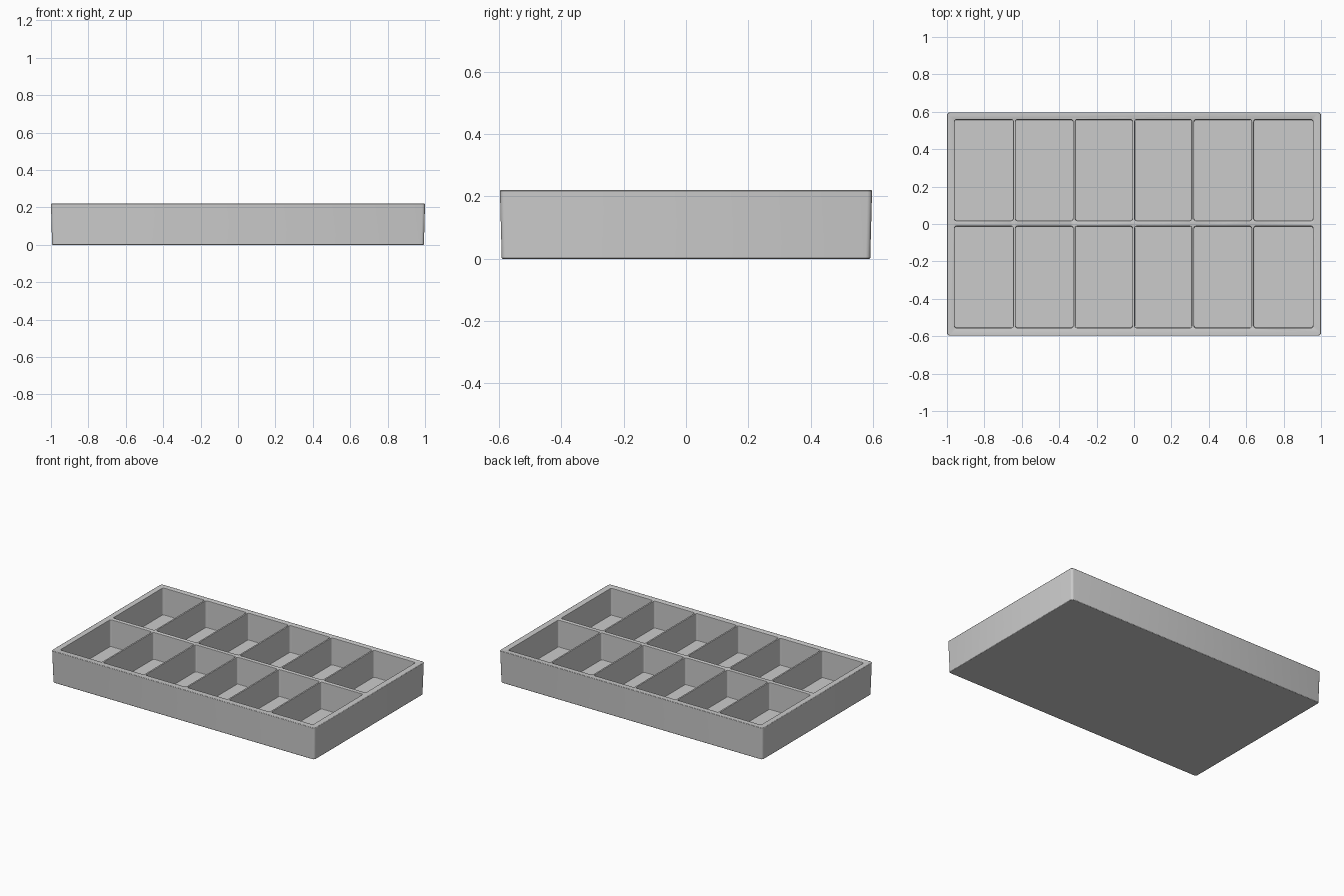
import bpy, bmesh

if "Cube" in bpy.data.objects:
    bpy.data.objects.remove(bpy.data.objects["Cube"])

H, FLOOR = 0.22, 0.035


def block(bm, x0, x1, y0, y1, z0, z1, radius, taper=0.0):
    """Box with rounded upright corners, drawn in slightly at the bottom."""
    part = bmesh.new()
    bmesh.ops.create_cube(part, size=1)
    for v in part.verts:
        sx, sy = v.co.x * 2, v.co.y * 2
        t = taper if v.co.z < 0 else 0
        v.co = ((x0 + x1) / 2 + sx * ((x1 - x0) / 2 - t),
                (y0 + y1) / 2 + sy * ((y1 - y0) / 2 - t),
                z1 if v.co.z > 0 else z0)
    upright = [e for e in part.edges
               if abs(e.verts[0].co.z - e.verts[1].co.z) > 0.01]
    bmesh.ops.bevel(part, geom=upright, offset=radius, segments=3,
                    profile=0.5, affect='EDGES')
    bmesh.ops.recalc_face_normals(part, faces=part.faces)
    mesh = bpy.data.meshes.new("part")
    part.to_mesh(mesh)
    part.free()
    bm.from_mesh(mesh)
    bpy.data.meshes.remove(mesh)


def make_object(name, bm):
    mesh = bpy.data.meshes.new(name)
    bm.to_mesh(mesh)
    bm.free()
    ob = bpy.data.objects.new(name, mesh)
    bpy.context.collection.objects.link(ob)
    return ob


# Solid outer body of the tray
bm = bmesh.new()
block(bm, -1, 1, -0.597, 0.597, 0, H, 0.015, 0.006)
tray = make_object("divided_tray", bm)

# Twelve compartments, leaving the rim, floor, spine and thin dividers
bm = bmesh.new()
walls = [-0.96, -0.64, -0.32, -0.002, 0.315, 0.635, 0.957]
half = 0.006
for i in range(6):
    x0 = walls[i] + (half if i > 0 else 0)
    x1 = walls[i + 1] - (half if i < 5 else 0)
    for y0, y1 in ((-0.555, -0.012), (0.018, 0.558)):
        block(bm, x0, x1, y0, y1, FLOOR, H + 0.1, 0.01)
cutter = make_object("compartment_cutter", bm)
cutter.hide_render = True
cutter.hide_set(True)

cut = tray.modifiers.new("compartments", 'BOOLEAN')
cut.operation = 'DIFFERENCE'
cut.solver = 'EXACT'
cut.object = cutter

# Softly worn edges
bevel = tray.modifiers.new("soft_edges", 'BEVEL')
bevel.width = 0.003
bevel.segments = 2
bevel.limit_method = 'ANGLE'
bevel.angle_limit = 0.9

bpy.context.view_layer.objects.active = tray
tray.select_set(True)
bpy.ops.object.shade_smooth_by_angle()
